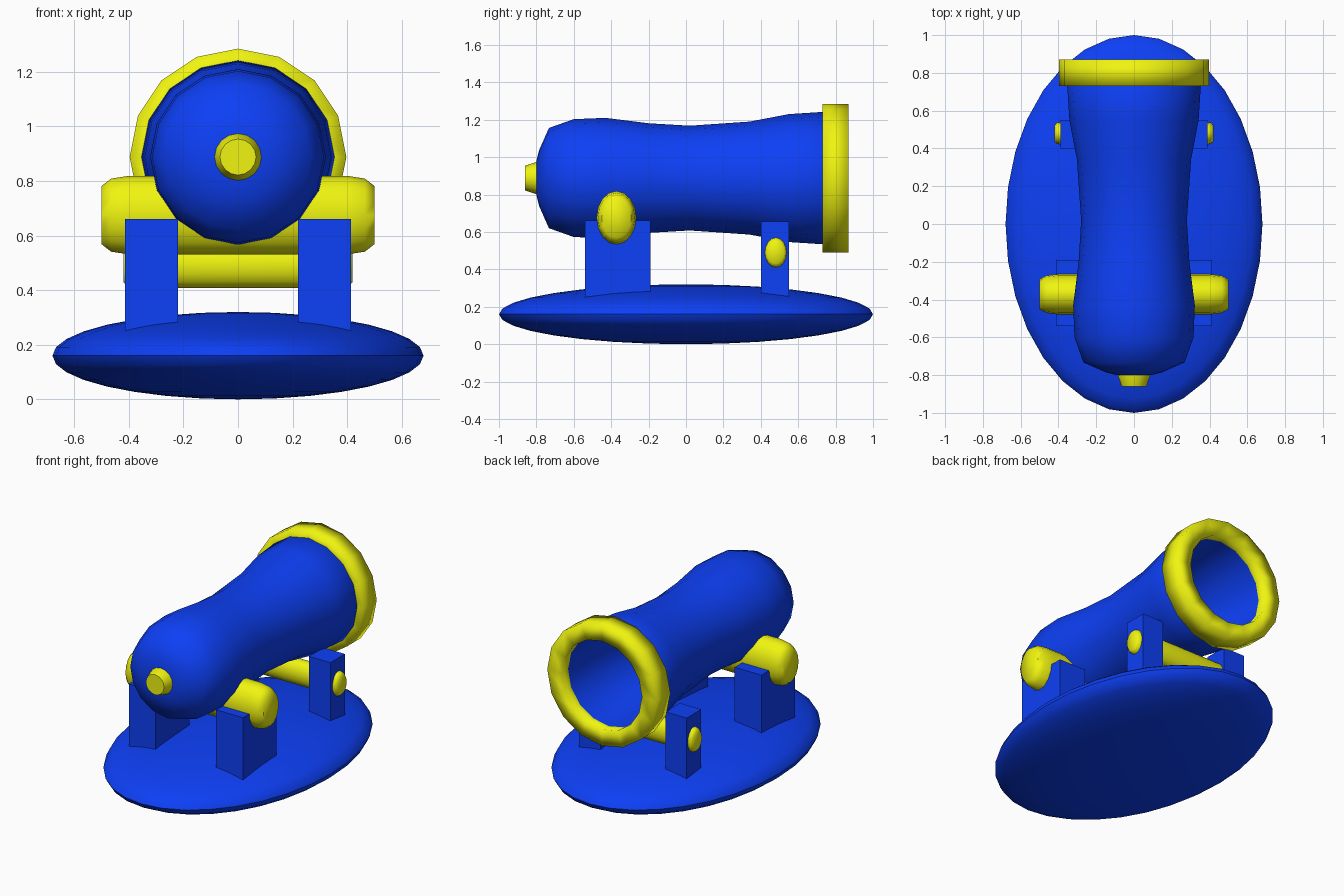
import bpy, bmesh
from math import sin, cos, tau, radians
from mathutils import Vector

if "Cube" in bpy.data.objects:
    bpy.data.objects.remove(bpy.data.objects["Cube"])


def material(name, rgb):
    m = bpy.data.materials.new(name)
    m.diffuse_color = (*rgb, 1)
    m.use_nodes = True
    m.node_tree.nodes["Principled BSDF"].inputs["Base Color"].default_value = m.diffuse_color
    return m


BLUE = material("blue", (0.004, 0.05, 0.92))
YELLOW = material("yellow", (0.87, 0.91, 0.005))


def finish(name, bm, mat, smooth=None):
    bmesh.ops.recalc_face_normals(bm, faces=bm.faces)
    me = bpy.data.meshes.new(name)
    bm.to_mesh(me)
    bm.free()
    me.materials.append(mat)
    ob = bpy.data.objects.new(name, me)
    bpy.context.collection.objects.link(ob)
    if smooth:
        bpy.ops.object.select_all(action='DESELECT')
        ob.select_set(True)
        bpy.context.view_layer.objects.active = ob
        bpy.ops.object.shade_smooth_by_angle(angle=radians(smooth))
    return ob


def lathe(name, profile, mat, axis, centre, squash=1.0, closed=False, segs=16, smooth=40):
    """Spin (along, radius) points about the x or y axis."""
    bm = bmesh.new()
    rings = []
    for a, r in profile:
        ring = []
        for i in range(segs):
            s, c = r * sin(tau * i / segs) * squash, r * cos(tau * i / segs)
            p = (s, a, c) if axis == 'y' else (a, s, c)
            ring.append(bm.verts.new(Vector(p) + Vector(centre)))
        rings.append(ring)
    pairs = list(zip(rings, rings[1:]))
    if closed:
        pairs.append((rings[-1], rings[0]))
    else:
        bm.faces.new(rings[0])
        bm.faces.new(rings[-1])
    for p, q in pairs:
        for i in range(segs):
            j = (i + 1) % segs
            bm.faces.new((p[i], p[j], q[j], q[i]))
    return finish(name, bm, mat, smooth)


def post(name, x0, x1, y0, y1, z0, z1):
    bm = bmesh.new()
    bmesh.ops.create_cube(bm, size=1)
    for v in bm.verts:
        v.co = ((x0 + x1) / 2 + v.co.x * (x1 - x0),
                (y0 + y1) / 2 + v.co.y * (y1 - y0),
                (z0 + z1) / 2 + v.co.z * (z1 - z0))
    return finish(name, bm, BLUE)


# Flattened oval base
bm = bmesh.new()
bmesh.ops.create_uvsphere(bm, u_segments=32, v_segments=16, radius=1)
bmesh.ops.scale(bm, vec=(0.68, 1.0, 0.16), verts=bm.verts)
bmesh.ops.translate(bm, vec=(0, 0, 0.16), verts=bm.verts)
finish("base", bm, BLUE, 40)

# Barrel: outer skin, muzzle lip, then the bore back inside
AXIS = (0, 0, 0.888)
lathe("barrel", [(-0.80, 0.09), (-0.785, 0.15), (-0.733, 0.268), (-0.60, 0.315),
                 (-0.43, 0.322), (-0.20, 0.293), (0.02, 0.28), (0.34, 0.302),
                 (0.55, 0.342), (0.75, 0.355), (0.80, 0.32), (0.80, 0.295),
                 (0.55, 0.28), (0.34, 0.25), (0.02, 0.23), (-0.40, 0.25),
                 (-0.62, 0.20)], BLUE, 'y', AXIS, smooth=70)

# Muzzle ring and rear knob
lathe("muzzle_ring", [(0.73, 0.30), (0.73, 0.397), (0.87, 0.397), (0.87, 0.29)],
      YELLOW, 'y', AXIS, closed=True, smooth=180)
lathe("rear_knob", [(-0.77, 0.088), (-0.80, 0.086), (-0.86, 0.066)], YELLOW, 'y', AXIS)


def axle(name, half, r, y, z, squash, cap):
    end = [(half, r * 0.74), (half - cap * 0.35, r * 0.93), (half - cap, r)]
    profile = [(-a, b) for a, b in end] + end[::-1]
    lathe(name, profile, YELLOW, 'x', (0, y, z), squash, smooth=60)


# Oval axles with rounded ends
axle("large_axle", 0.50, 0.144, -0.372, 0.675, 0.74, 0.10)
axle("small_axle", 0.42, 0.082, 0.48, 0.49, 0.74, 0.04)

# Support posts, mirrored left and right
for side, s in (("left", -1), ("right", 1)):
    for label, a, b, y0, y1, z1 in (("large", 0.22, 0.414, -0.54, -0.19, 0.66),
                                    ("small", 0.235, 0.39, 0.40, 0.55, 0.655)):
        x0, x1 = sorted((s * a, s * b))
        post(f"{label}_post_{side}", x0, x1, y0, y1, 0.20, z1)
